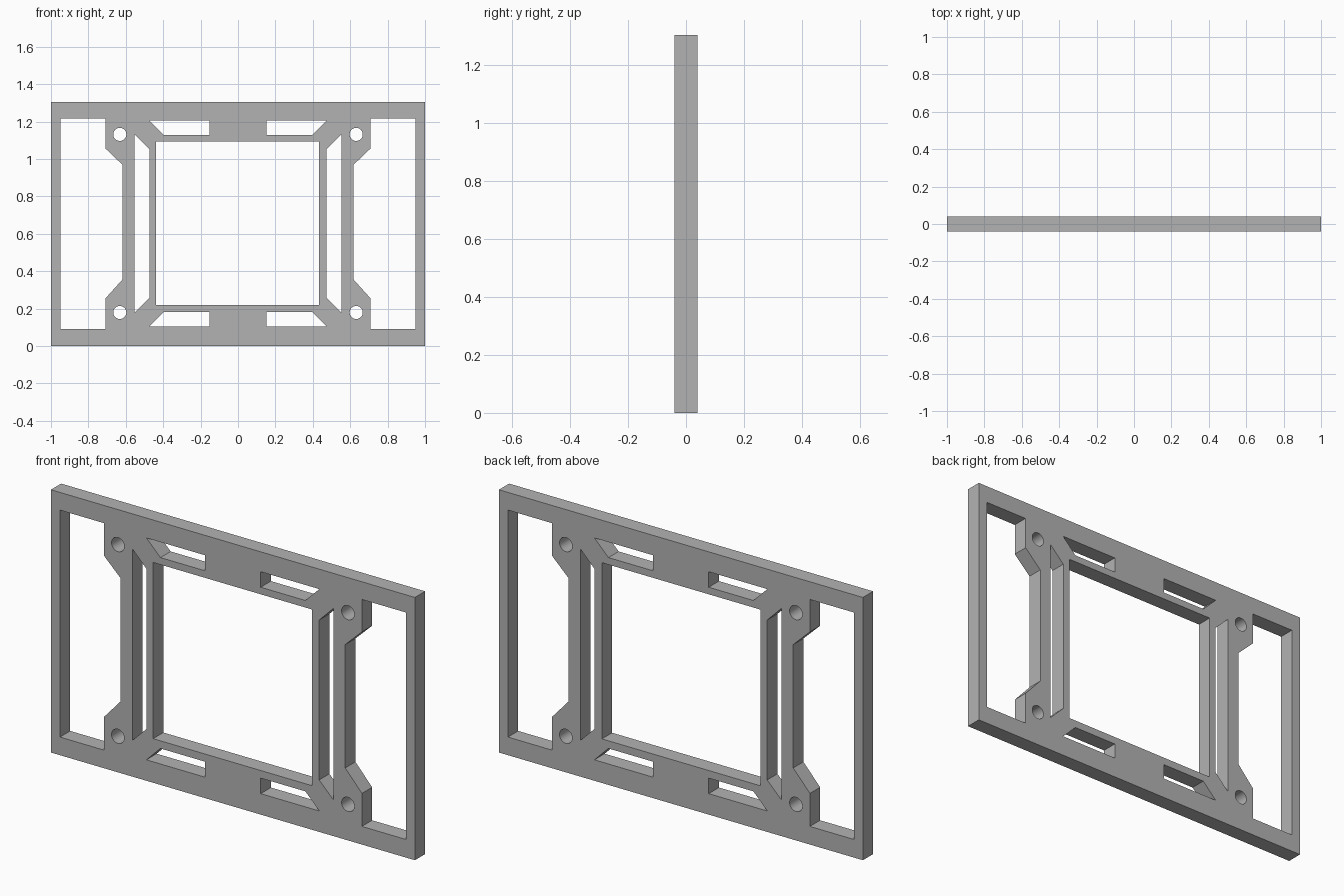
import bpy, bmesh
from math import cos, sin, tau, radians

cube = bpy.data.objects.get("Cube")
if cube:
    bpy.data.objects.remove(cube)

HEIGHT, DEPTH = 1.305, 0.08
MID = 0.655  # height about which the openings mirror

grey = bpy.data.materials.new("plain grey")
grey.use_nodes = True
colour = (0.45, 0.45, 0.45, 1)
grey.diffuse_color = colour
grey.node_tree.nodes["Principled BSDF"].inputs["Base Color"].default_value = colour

curve = bpy.data.curves.new("frame_profile", 'CURVE')
curve.dimensions = '2D'
curve.fill_mode = 'BOTH'
curve.extrude = DEPTH / 2


def outline(points):
    """Add one closed loop; inner loops become openings."""
    spline = curve.splines.new('POLY')
    spline.points.add(len(points) - 1)
    for p, (x, z) in zip(spline.points, points):
        p.co = (x, z, 0, 1)
    spline.use_cyclic_u = True


def rectangle(x0, x1, z0, z1):
    outline([(x0, z0), (x1, z0), (x1, z1), (x0, z1)])


# Outer edge and central opening
rectangle(-1, 1, 0, HEIGHT)
rectangle(-0.438, 0.434, 0.219, 1.094)

for side in (-1, 1):
    # Side window, stepped around the screw bosses
    window = [(0.95, 0.09), (0.95, 1.217), (0.709, 1.217), (0.709, 1.056),
              (0.617, 0.968), (0.617, 0.356), (0.709, 0.254), (0.709, 0.09)]
    outline([(side * x, z) for x, z in window])

    # Upright slot with mitred ends
    slot = [(0.553, -0.476), (0.553, 0.476), (0.474, 0.397), (0.474, -0.397)]
    outline([(side * x, MID + z) for x, z in slot])

    for end in (-1, 1):
        # Level slot with one mitred end
        slot = [(0.153, 0.551), (0.475, 0.551), (0.398, 0.474), (0.153, 0.474)]
        outline([(side * x, MID + end * z) for x, z in slot])
        # Screw hole
        outline([(side * 0.632 + 0.035 * cos(tau * i / 32),
                  MID + end * 0.476 + 0.035 * sin(tau * i / 32)) for i in range(32)])

# Turn the filled profile into a welded mesh standing upright
helper = bpy.data.objects.new("frame_profile", curve)
bpy.context.collection.objects.link(helper)
bpy.context.view_layer.update()
depsgraph = bpy.context.evaluated_depsgraph_get()
mesh = bpy.data.meshes.new_from_object(helper.evaluated_get(depsgraph))
bpy.data.objects.remove(helper)

bm = bmesh.new()
bm.from_mesh(mesh)
bmesh.ops.remove_doubles(bm, verts=bm.verts, dist=0.0005)
bmesh.ops.recalc_face_normals(bm, faces=bm.faces)
bm.to_mesh(mesh)
bm.free()

mesh.name = "mounting_frame"
mesh.materials.clear()
mesh.materials.append(grey)
frame = bpy.data.objects.new("mounting_frame", mesh)
frame.rotation_euler.x = radians(90)
bpy.context.collection.objects.link(frame)
bpy.context.view_layer.objects.active = frame
frame.select_set(True)
bpy.ops.object.shade_smooth_by_angle(angle=radians(30))
